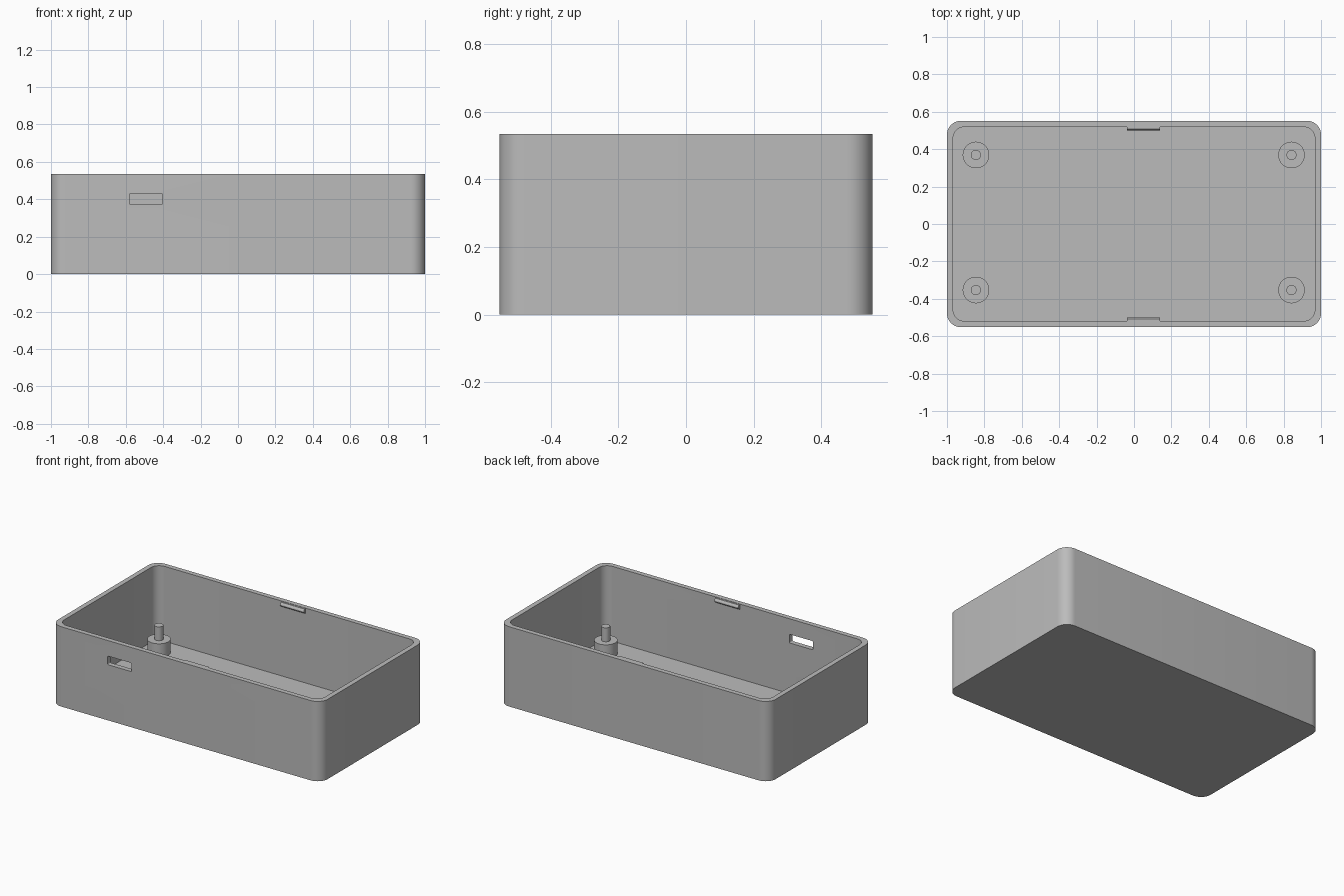
import bpy
import bmesh
from math import pi, cos, sin, radians

if "Cube" in bpy.data.objects:
    bpy.data.objects.remove(bpy.data.objects["Cube"])

HALF_X, HALF_Y, HEIGHT = 1.0, 0.552, 0.535
WALL, CORNER = 0.033, 0.075

grey = bpy.data.materials.new("plain grey")
grey.use_nodes = True
grey.diffuse_color = (0.5, 0.5, 0.5, 1)
grey.node_tree.nodes["Principled BSDF"].inputs["Base Color"].default_value = (0.5, 0.5, 0.5, 1)


def rounded_rect(hx, hy, r, steps=10):
    """Counter-clockwise outline of a rounded rectangle."""
    pts = []
    for k, (sx, sy) in enumerate([(1, 1), (-1, 1), (-1, -1), (1, -1)]):
        for i in range(steps + 1):
            a = (k + i / steps) * pi / 2
            pts.append((sx * (hx - r) + r * cos(a), sy * (hy - r) + r * sin(a)))
    return pts


def circle(r, n=48):
    return [(r * cos(2 * pi * i / n), r * sin(2 * pi * i / n)) for i in range(n)]


def loft(name, rings, location=(0, 0, 0), rotation=(0, 0, 0)):
    """Join (outline, z) rings in order and cap both ends."""
    bm = bmesh.new()
    loops = [[bm.verts.new((x, y, z)) for x, y in pts] for pts, z in rings]
    for a, b in zip(loops, loops[1:]):
        for i in range(len(a)):
            j = (i + 1) % len(a)
            bm.faces.new((a[i], a[j], b[j], b[i]))
    bm.faces.new(loops[0][::-1])
    bm.faces.new(loops[-1])
    bmesh.ops.recalc_face_normals(bm, faces=bm.faces)
    mesh = bpy.data.meshes.new(name)
    bm.to_mesh(mesh)
    bm.free()
    mesh.materials.append(grey)
    obj = bpy.data.objects.new(name, mesh)
    obj.location, obj.rotation_euler = location, rotation
    bpy.context.collection.objects.link(obj)
    return obj


def smooth(obj):
    bpy.ops.object.select_all(action="DESELECT")
    obj.select_set(True)
    bpy.context.view_layer.objects.active = obj
    bpy.ops.object.shade_smooth_by_angle(angle=radians(30))


# Open tray: up the outside, over the rim, down to the floor
outer = rounded_rect(HALF_X, HALF_Y, CORNER)
inner = rounded_rect(HALF_X - WALL, HALF_Y - WALL, 0.06)
tray = loft("tray", [(outer, 0), (outer, HEIGHT), (inner, HEIGHT), (inner, WALL)])

# Port opening through the front wall
cutter = loft("port_cutter", [(rounded_rect(0.088, 0.029, 0.006, 4), z) for z in (-0.06, 0.06)],
              (-0.492, -HALF_Y + WALL / 2, 0.402), (pi / 2, 0, 0))
cutter.hide_render = True
cutter.hide_set(True)
cut = tray.modifiers.new("port", "BOOLEAN")
cut.operation = "DIFFERENCE"
cut.solver = "EXACT"
cut.object = cutter
bpy.context.view_layer.objects.active = tray
bpy.ops.object.modifier_apply(modifier=cut.name)
bpy.data.objects.remove(cutter)
smooth(tray)

# Four stepped standoffs with locating pins
for y, depth in ((-0.353, "front"), (0.369, "back")):
    for x, side in ((-0.845, "right"), (0.842, "left")):
        post, pin = circle(0.071), circle(0.027)
        smooth(loft(f"{depth}_{side}_standoff",
                    [(post, WALL - 0.01), (post, 0.123), (pin, 0.123), (pin, 0.216)], (x, y, 0)))

# Bevelled snap tabs inside the front and back rims
profile = [(-0.01, 0.533), (0.012, 0.533), (0.02, 0.52), (0.02, 0.512), (0, 0.498), (-0.01, 0.498)]
for s, depth in ((-1, "front"), (1, "back")):
    section = [(s * (HALF_Y - WALL - d), z) for d, z in profile]
    # Local x, y, z become world y, z, x
    loft(f"{depth}_snap_tab", [(section, -0.088), (section, 0.088)], (0.051, 0, 0), (pi / 2, 0, pi / 2))
